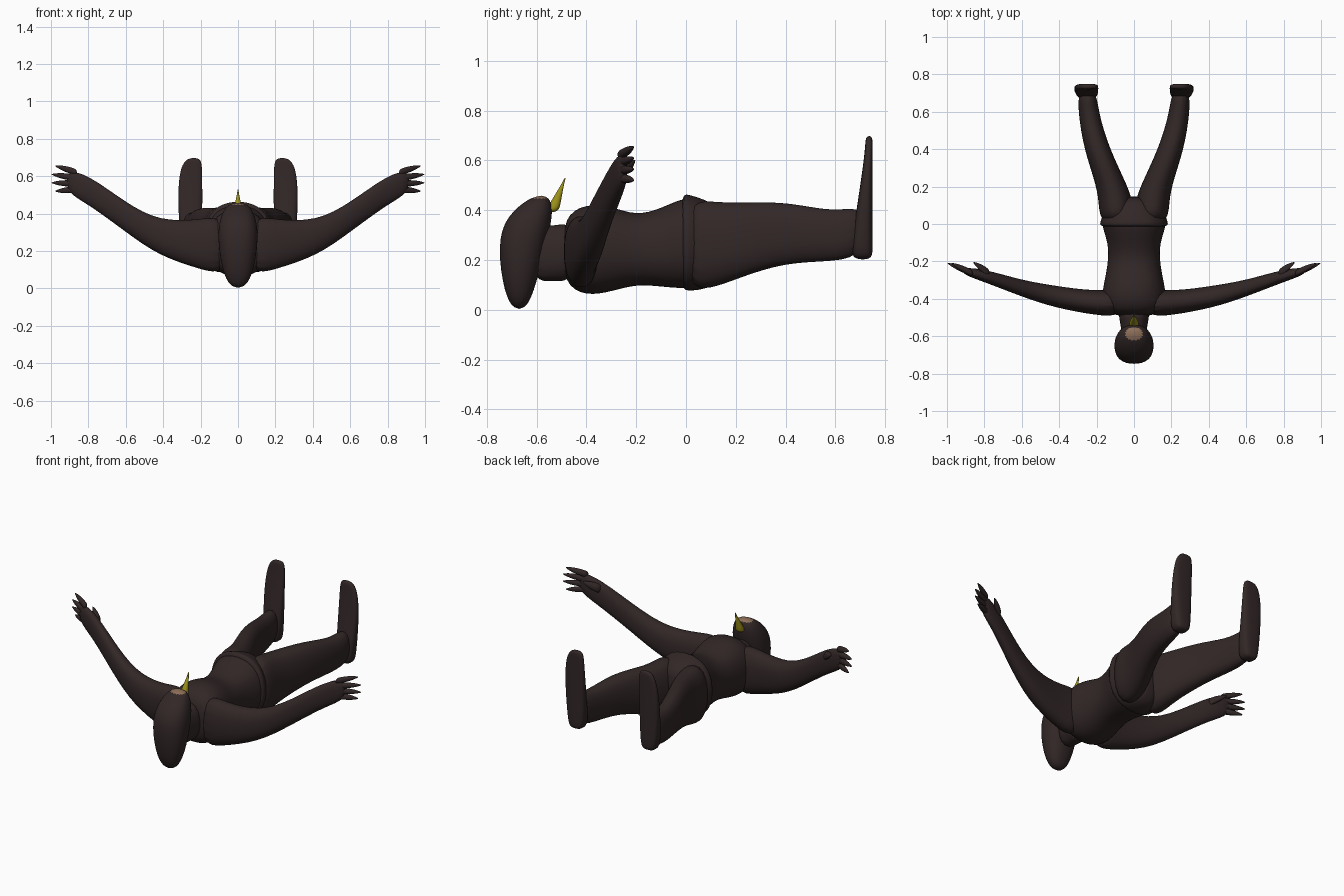
import bpy, bmesh, math
from mathutils import Vector

cube = bpy.data.objects.get("Cube")
if cube:
    bpy.data.objects.remove(cube)


def material(name, red, green, blue):
    colour = (red, green, blue, 1)
    mat = bpy.data.materials.new(name)
    mat.use_nodes = True
    mat.diffuse_color = colour
    shader = mat.node_tree.nodes["Principled BSDF"]
    shader.inputs["Base Color"].default_value = colour
    return mat


skin = material("dark brown", .032, .02, .02)
yellow = material("yellow", .33, .28, .01)
tan = material("tan", .27, .16, .1)

SIDES = 16
AXIS_ORDER = {"X": (0, 1, 2), "Y": (1, 0, 2), "Z": (2, 0, 1)}


def rounded(value, power):
    return math.copysign(abs(value) ** (2 / power), value)


def loft(name, axis, rings, side=1, power=2.3, mat=skin):
    """Smooth tube; each ring is (position, min a, max a, min b, max b)."""
    along, across, upward = AXIS_ORDER[axis]
    bm = bmesh.new()
    loops = []
    for position, a_min, a_max, b_min, b_max in rings:
        loop = []
        for step in range(SIDES):
            angle = math.tau * (step + .5) / SIDES
            point = Vector()
            point[along] = position
            point[across] = (a_min + a_max + (a_max - a_min) * rounded(math.cos(angle), power)) / 2
            point[upward] = (b_min + b_max + (b_max - b_min) * rounded(math.sin(angle), power)) / 2
            point.x *= side
            loop.append(bm.verts.new(point))
        loops.append(loop)
    for lower, upper in zip(loops, loops[1:]):
        for step in range(SIDES):
            previous = step - 1
            bm.faces.new((lower[previous], lower[step], upper[step], upper[previous]))
    bm.faces.new(loops[0])
    bm.faces.new(loops[-1])
    bmesh.ops.recalc_face_normals(bm, faces=bm.faces)
    for face in bm.faces:
        face.smooth = True
    mesh = bpy.data.meshes.new(name)
    bm.to_mesh(mesh)
    bm.free()
    mesh.materials.append(mat)
    part = bpy.data.objects.new(name, mesh)
    bpy.context.collection.objects.link(part)
    smooth = part.modifiers.new("smooth", "SUBSURF")
    smooth.levels = smooth.render_levels = 2
    return part


def centred(name, axis, rings):
    """Loft symmetric about x = 0; each ring is (position, half width, min b, max b)."""
    return loft(name, axis, [(position, -half, half, low, high)
                             for position, half, low, high in rings])


def taper(name, axis, base, tip, radius, bluntness, side=1, mat=skin):
    """Pointed tube from base to tip; a higher bluntness keeps it thick for longer."""
    along, across, upward = AXIS_ORDER[axis]
    rings = []
    for t in (0, .3, .6, .85, 1):
        middle = base.lerp(tip, t)
        size = radius * max(1 - t ** bluntness, .1)
        rings.append((middle[along], middle[across] - size, middle[across] + size,
                      middle[upward] - size, middle[upward] + size))
    loft(name, axis, rings, side, mat=mat)


# Head: tall skull with a long back; its small top cap is the mouth patch
head = centred("head", "Z", [
    (0, .04, -.7, -.64),
    (.1, .09, -.74, -.6),
    (.3, .115, -.76, -.55),
    (.4, .09, -.7, -.53),
    (.46, .05, -.61, -.55)])
head.data.materials.append(tan)
head.data.polygons[-1].material_index = 1

# Neck and pointed beard
centred("neck", "Y", [
    (-.62, .07, .1, .36),
    (-.53, .07, .12, .33),
    (-.45, .1, .1, .37)])
taper("beard", "Z", Vector((0, -.54, .39)), Vector((0, -.485, .53)), .03, 1, mat=yellow)

# Torso and hips, with a slight hem where they meet
centred("torso", "Y", [
    (-.5, .15, .1, .38),
    (-.4, .18, .05, .43),
    (-.3, .16, .07, .42),
    (-.2, .14, .1, .38),
    (-.1, .14, .09, .41),
    (0, .18, .08, .46),
    (.05, .17, .09, .44)])
centred("hips", "Y", [
    (-.02, .185, .08, .47),
    (0, .19, .07, .47),
    (.1, .15, .08, .44),
    (.15, .05, .14, .39)])

for side, word in ((1, "left"), (-1, "right")):
    # Leg and upright foot
    loft(word + "_leg", "Y", [
        (0, .01, .18, .08, .44),
        (.1, 0, .19, .08, .44),
        (.2, .03, .2, .12, .43),
        (.4, .13, .27, .19, .44),
        (.6, .19, .3, .19, .39),
        (.72, .2, .3, .22, .43)], side)
    loft(word + "_foot", "Z", [
        (.2, .21, .29, .67, .75),
        (.25, .19, .31, .66, .75),
        (.5, .19, .325, .7, .75),
        (.65, .19, .31, .72, .75),
        (.7, .2, .27, .72, .75)], side, power=3)

    # Arm and palm
    loft(word + "_arm", "X", [
        (.06, -.5, -.34, .06, .4),
        (.2, -.49, -.36, .1, .37),
        (.42, -.45, -.33, .17, .36),
        (.6, -.39, -.3, .3, .46),
        (.8, -.31, -.24, .45, .61),
        (.92, -.27, -.23, .51, .64)], side)

    # Four fingers fanned from the palm, then the thumb
    for index, label in enumerate(("index", "middle", "ring", "little")):
        reach = 1 - .01 * (index - 1.5) ** 2
        base = Vector((.86, -.265, .62 - .03 * index))
        tip = Vector((reach, -.21, .655 - .045 * index))
        taper(word + "_" + label + "_finger", "X", base, tip, .018, 4, side)
    taper(word + "_thumb", "X", Vector((.77, -.27, .55)), Vector((.86, -.205, .6)), .025, 3, side)
